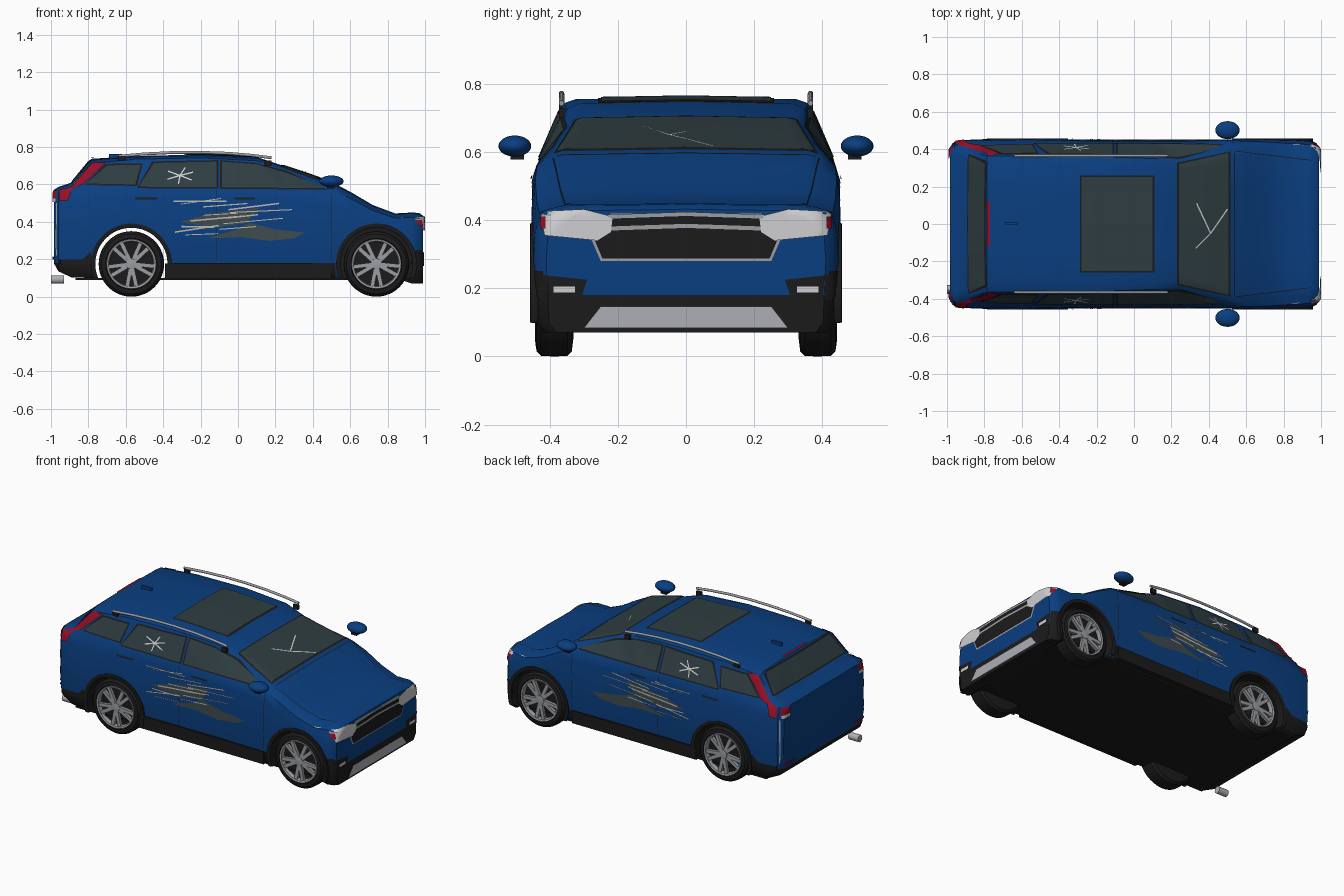
import bpy, bmesh, math, random
from mathutils import Vector, Matrix
from mathutils.bvhtree import BVHTree

if "Cube" in bpy.data.objects:
    bpy.data.objects.remove(bpy.data.objects["Cube"])
random.seed(4)


def material(name, r, g, b):
    m = bpy.data.materials.new(name)
    m.use_nodes = True
    m.diffuse_color = (r, g, b, 1)
    m.node_tree.nodes["Principled BSDF"].inputs["Base Color"].default_value = (r, g, b, 1)
    return m


BLUE = material("blue paint", .003, .049, .217)
BLACK = material("black plastic", .011, .011, .012)
GLASS = material("dark glass", .028, .047, .053)
RED = material("red lamp", .3, .005, .02)
WHITE = material("white lamp", .62, .62, .64)
SILVER = material("pale silver", .42, .43, .46)
ALLOY = material("wheel alloy", .33, .34, .36)
SCRATCH = material("pale scratch", .5, .48, .43)
SCUFF = material("grey scuff", .05, .068, .075)


def finish(name, bm, *mats):
    """Turn a bmesh into a smooth shaded object."""
    mesh = bpy.data.meshes.new(name)
    bm.to_mesh(mesh)
    bm.free()
    for m in mats:
        mesh.materials.append(m)
    ob = bpy.data.objects.new(name, mesh)
    bpy.context.collection.objects.link(ob)
    smooth(ob)
    return ob


def smooth(ob):
    bpy.ops.object.select_all(action='DESELECT')
    ob.select_set(True)
    bpy.context.view_layer.objects.active = ob
    bpy.ops.object.shade_smooth_by_angle(angle=math.radians(35))


def everything(bm):
    return bm.verts[:] + bm.edges[:] + bm.faces[:]


def box(name, lo, hi, mat):
    lo, hi = Vector(lo), Vector(hi)
    bm = bmesh.new()
    bmesh.ops.create_cube(bm, matrix=Matrix.Translation((lo + hi) / 2) @ Matrix.Diagonal((*(hi - lo), 1)))
    bmesh.ops.recalc_face_normals(bm, faces=bm.faces)
    return finish(name, bm, mat)


def lathe(name, profile, x, z, side, mat, floor=None):
    """Spin (y, radius) points about a crosswise axis."""
    bm = bmesh.new()
    vs = [bm.verts.new((x + r, y * side, z)) for y, r in profile]
    es = [bm.edges.new(p) for p in zip(vs, vs[1:])]
    bmesh.ops.spin(bm, geom=vs + es, cent=(x, 0, z), axis=(0, 1, 0), angle=math.tau, steps=48)
    bmesh.ops.remove_doubles(bm, verts=bm.verts, dist=.0004)
    if floor:
        bmesh.ops.bisect_plane(bm, geom=everything(bm), plane_co=(0, 0, floor),
                               plane_no=(0, 0, 1), clear_inner=True)
    bmesh.ops.recalc_face_normals(bm, faces=bm.faces)
    return finish(name, bm, mat)


def tube(name, points, radius, mat):
    cu = bpy.data.curves.new(name, 'CURVE')
    cu.dimensions = '3D'
    cu.bevel_depth, cu.bevel_resolution, cu.use_fill_caps = radius, 3, True
    sp = cu.splines.new('POLY')
    sp.points.add(len(points) - 1)
    for p, co in zip(sp.points, points):
        p.co = (*co, 1)
    cu.materials.append(mat)
    bpy.context.collection.objects.link(bpy.data.objects.new(name, cu))


# Body shell: x, half width, floor, belt height and width, roof edge height and width, crown
stations = [
    (-.985, .41, .18, .55, .39, .565, .36, .57), (-.96, .44, .135, .57, .42, .58, .39, .587),
    (-.89, .45, .103, .575, .425, .597, .39, .61), (-.785, .453, .1, .585, .425, .712, .365, .737),
    (-.55, .455, .1, .58, .43, .735, .362, .752), (-.2, .447, .1, .575, .432, .742, .36, .76),
    (.1, .447, .1, .57, .432, .727, .35, .747), (.24, .447, .1, .57, .432, .682, .342, .7),
    (.38, .45, .1, .57, .43, .632, .37, .654), (.52, .453, .1, .56, .437, .585, .405, .603),
    (.61, .455, .1, .52, .442, .54, .405, .555), (.72, .455, .1, .46, .438, .476, .4, .49),
    (.84, .453, .1, .42, .43, .432, .39, .445), (.93, .447, .07, .425, .425, .437, .385, .45),
    (.97, .435, .07, .42, .41, .433, .375, .447), (.99, .41, .07, .405, .39, .42, .36, .432)]
bm = bmesh.new()
rings = []
for x, w, floor, zb, wb, ze, we, zt in stations:
    half = [(0, floor), (w - .03, floor), (w - .008, floor + .03), (w, .28), (w - .004, zb - .06),
            (wb, zb), (we, ze), (we * .9, ze + .7 * (zt - ze)), (we * .45, zt - .003), (0, zt)]
    loop = half + [(-y, z) for y, z in half[-2:0:-1]]
    rings.append([bm.verts.new((x, y, z)) for y, z in loop])
for a, b in zip(rings, rings[1:]):
    for i in range(len(a)):
        j = (i + 1) % len(a)
        bm.faces.new((a[i], a[j], b[j], b[i]))
bm.faces.new(rings[0])
bm.faces.new(rings[-1])
bmesh.ops.recalc_face_normals(bm, faces=bm.faces)
BVH = BVHTree.FromBMesh(bm)
bmesh.ops.bisect_plane(bm, geom=everything(bm), plane_co=(0, 0, .18), plane_no=(0, 0, 1))
body = finish("body", bm, BLUE, BLACK)

# Wheel arch openings
AXLES = {"rear": -.57, "front": .74}
HUB, ARCH = .175, .195
spans = [(-.57, -.6, .6), (.74, .25, .6), (.74, -.6, -.25)]
for x, y0, y1 in spans:
    cutter = lathe("arch_cutter", [(y0, 0), (y0, ARCH), (y1, ARCH), (y1, 0)], x, HUB, 1, BLACK)
    mod = body.modifiers.new("arch", 'BOOLEAN')
    mod.operation, mod.object = 'DIFFERENCE', cutter
    bpy.context.view_layer.objects.active = body
    bpy.ops.object.modifier_apply(modifier=mod.name)
    bpy.data.objects.remove(cutter)
for p in body.data.polygons:
    corners = [body.data.vertices[i].co for i in p.vertices]
    lined = any(all(math.hypot(c.x - x, c.z - HUB) < ARCH + .002 for c in corners) for x in AXLES.values())
    skirt = p.center.z < .18 and not .51 < p.center.x < .61
    p.material_index = 1 if lined or skirt else 0
smooth(body)


def decal(name, polys, d, mat, lift=.004, step=.025):
    """Drape thin flat shapes over the body along direction d."""
    d = Vector(d)
    bm = bmesh.new()
    for pts in polys:
        flat = [(-2 * d.x, a, b) if d.x else (a, -2 * d.y, b) if d.y else (a, b, 2) for a, b in pts]
        bm.faces.new([bm.verts.new(p) for p in flat])
    bmesh.ops.triangulate(bm, faces=bm.faces)
    for axis in range(3):
        if d[axis]:
            continue
        no = Vector([i == axis for i in range(3)])
        c = min(v.co[axis] for v in bm.verts) + step
        top = max(v.co[axis] for v in bm.verts)
        while c < top:
            bmesh.ops.bisect_plane(bm, geom=everything(bm), plane_co=no * c, plane_no=no)
            c += step
    for v in bm.verts:
        hit = BVH.ray_cast(v.co, d)[0]
        v.co = (hit if hit is not None else BVH.find_nearest(v.co)[0]) - d * lift
    bm.normal_update()
    bmesh.ops.reverse_faces(bm, faces=[f for f in bm.faces if f.normal.dot(d) > 0])
    return finish(name, bm, mat)


def stroke(a, b, width=.007):
    a, b = Vector(a), Vector(b)
    n = (b - a).orthogonal().normalized() * width / 2
    return [a + n, b + n, b - n, a - n]


def rect(a0, b0, a1, b1):
    return [(a0, b0), (a1, b0), (a1, b1), (a0, b1)]


def window(name, pts, d, rim=.01):
    """Glass pane over a slightly larger black seal."""
    c = sum((Vector(p) for p in pts), Vector((0, 0))) / len(pts)
    seal = [(a + math.copysign(rim, a - c.x), b + math.copysign(rim * .8, b - c.y)) for a, b in pts]
    decal(name + "_seal", [seal], d, BLACK, .003)
    decal(name, [pts], d, GLASS, .006)


def mirrored(pts):
    return [(-a, b) for a, b in pts]


FRONT, REAR, TOP = (-1, 0, 0), (1, 0, 0), (0, 0, -1)

# Scratches shared by both flanks
streaks = []
for i in range(13):
    x, z = random.uniform(-.36, -.02), .33 + i * .015
    streaks.append(stroke((x, z), (x + random.uniform(.15, .36), z + random.uniform(-.015, .04)),
                          random.uniform(.004, .009)))
scuffs = [[(-.17, .312), (-.02, .355), (.06, .395), (.2, .36), (.36, .342), (.3, .312), (.17, .298), (.02, .318)],
          [(-.31, .4), (-.14, .445), (.11, .475), (.05, .395), (-.13, .367)]]
star = [stroke((-.31, .648), (-.31 + .075 * math.cos(t), .648 + .045 * math.sin(t)))
        for t in (.4, 1.2, 2.6, 3.6, 4.6, 5.7)]

for side, label in ((1, "left"), (-1, "right")):
    d = (0, -side, 0)
    # Side glass
    window(label + "_quarter_window", [(-.81, .605), (-.55, .6), (-.52, .705), (-.7, .702)], d)
    window(label + "_rear_door_window", [(-.53, .588), (-.115, .585), (-.115, .722), (-.45, .715)], d)
    window(label + "_front_door_window",
           [(-.085, .585), (.47, .58), (.4, .61), (.25, .665), (.1, .708), (-.085, .722)], d)
    decal(label + "_window_crack", star, d, WHITE, .009)
    # Flank details
    decal(label + "_scuffs", scuffs, d, SCUFF, .004)
    decal(label + "_scratches", streaks, d, SCRATCH, .007)
    decal(label + "_door_seams", [rect(-.114, .19, -.111, .57), rect(.5, .19, .503, .55)], d, BLACK, .003)
    decal(label + "_door_handles", [rect(-.55, .52, -.43, .53), rect(-.02, .52, .09, .53)], d, BLACK, .006)
    decal(label + "_tail_lamp", [[(-.955, .51), (-.91, .515), (-.885, .58), (-.83, .6), (-.705, .718),
                                  (-.78, .716), (-.86, .625), (-.89, .59), (-.955, .572)]], d, RED, .009)
    decal(label + "_bumper_corner", [[(.92, .175), (.95, .25), (.985, .25), (.985, .175)],
                                     [(-.975, .175), (-.975, .2), (-.83, .2), (-.79, .24), (-.765, .175)]], d, BLACK)
    box(label + "_sill", (-.39, side * .4, .098), (.5, side * .453, .178), BLACK)
    # Front and rear lamps
    flip = (lambda p: p) if side > 0 else mirrored
    decal(label + "_headlamp", [flip([(.428, .425), (.3, .432), (.215, .41), (.22, .365), (.26, .34), (.415, .355)])],
          FRONT, WHITE, .009)
    decal(label + "_side_marker", [flip(rect(.412, .375, .428, .41))], FRONT, RED, .012)
    decal(label + "_fog_recess", [flip([(.43, .24), (.29, .225), (.31, .165), (.43, .165)])], FRONT, BLACK)
    decal(label + "_fog_lamp", [flip(rect(.325, .187, .388, .205))], FRONT, WHITE, .008)
    decal(label + "_rear_lamp", [flip(rect(.35, .525, .42, .568))], REAR, RED, .006)
    decal(label + "_reverse_lamp", [flip(rect(.35, .505, .42, .525))], REAR, WHITE, .006)
    decal(label + "_rear_reflector", [flip(rect(.3, .2, .41, .214))], REAR, RED, .006)
    decal(label + "_rear_corner_strip", [flip(rect(.426, .22, .432, .5))], REAR, SILVER)
    # Door mirror on a short foot
    bm = bmesh.new()
    bmesh.ops.create_uvsphere(bm, u_segments=24, v_segments=14, radius=1,
                              matrix=Matrix.Translation((.5, side * .502, .617)) @ Matrix.Diagonal((.065, .048, .031, 1)))
    finish(label + "_mirror", bm, BLUE)
    box(label + "_mirror_foot", (.475, side * .475, .578), (.515, side * .515, .6), BLACK)
    # Roof rail with two feet
    tube(label + "_roof_rail", [(x, side * .365, .772 - .14 * (x + .25) ** 2 - .02 * max(x, 0))
                                for x in (-.64, -.5, -.35, -.2, -.05, .08, .18)], .008, ALLOY)
    for x, z in ((-.62, .745), (.16, .72)):
        box(label + "_rail_foot", (x - .018, side * .357, z - .02), (x + .018, side * .373, z + .008), BLACK)
    # Wheels and arch trims
    for end, x in AXLES.items():
        name = f"{end}_{label}_"
        lathe(name + "arch_trim", [(.4, .193), (.455, .193), (.458, .2), (.4565, .216), (.4, .216)],
              x, HUB, side, BLACK, floor=.1)
        lathe(name + "tyre", [(.33, 0), (.33, .12), (.335, .16), (.348, .173), (.385, .175), (.425, .173),
                              (.438, .16), (.442, .137), (.425, .13)], x, HUB, side, BLACK)
        lathe(name + "rim", [(.42, .135), (.443, .132), (.44, .122), (.415, .117)], x, HUB, side, ALLOY)
        lathe(name + "brake_disc", [(.415, .12), (.412, 0)], x, HUB, side, BLACK)
        lathe(name + "hub", [(.41, .032), (.438, .028), (.442, 0)], x, HUB, side, ALLOY)
        bm = bmesh.new()
        for k in range(5):
            for lean in (-.2, .2):
                turn = Matrix.Rotation(k * math.tau / 5 + lean + .3, 4, 'Y')
                bmesh.ops.create_cube(bm, matrix=Matrix.Translation((x, side * .427, HUB)) @ turn
                                      @ Matrix.Translation((.07, 0, 0)) @ Matrix.Diagonal((.106, .018, .022, 1)))
        finish(name + "spokes", bm, ALLOY)

# Windscreen, rear window and sunroof
window("windscreen", [(.24, -.32), (.505, -.38), (.505, .38), (.24, .32)], TOP)
decal("windscreen_crack", [stroke((.335, .11), (.41, -.05)), stroke((.41, -.05), (.5, .08)),
                           stroke((.41, -.05), (.33, -.13))], TOP, WHITE, .009)
window("rear_window", [(-.365, .619), (.365, .619), (.325, .722), (-.325, .722)], REAR)
window("sunroof", rect(-.28, -.25, .1, .25), TOP)
decal("high_brake_lamp", [rect(-.785, -.12, -.77, .12)], TOP, RED, .006)
box("roof_fin", (-.69, -.002, .74), (-.62, .012, .764), BLUE)

# Bonnet seams
decal("bonnet_seams", [rect(.535, -.38, .539, .38)]
      + [stroke((.54, s * .39), (.95, s * .34), .004) for s in (1, -1)], TOP, BLACK, .003)

# Grille and front skid plate
decal("grille_frame", [[(-.285, .36), (-.25, .28), (.25, .28), (.285, .36), (.22, .42), (-.22, .42)]],
      FRONT, ALLOY, .004)
decal("grille_mesh", [[(-.275, .358), (-.245, .287), (.245, .287), (.275, .358), (.22, .413), (-.22, .413)]],
      FRONT, BLACK, .006)
for z in (.375, .41):
    decal("grille_bar", [stroke((s * .23, z), (0, z + .008), .012) for s in (1, -1)], FRONT, ALLOY, .009)
decal("front_skid_plate", [[(-.3, .083), (.3, .083), (.25, .147), (-.25, .147)]], FRONT, SILVER, .008)

# Floor and exhaust
box("floor_plate", (-.87, -.42, .088), (.93, .42, .101), BLACK)
tube("exhaust", [(-1, -.35, .092), (-.93, -.35, .092)], .023, SILVER)
